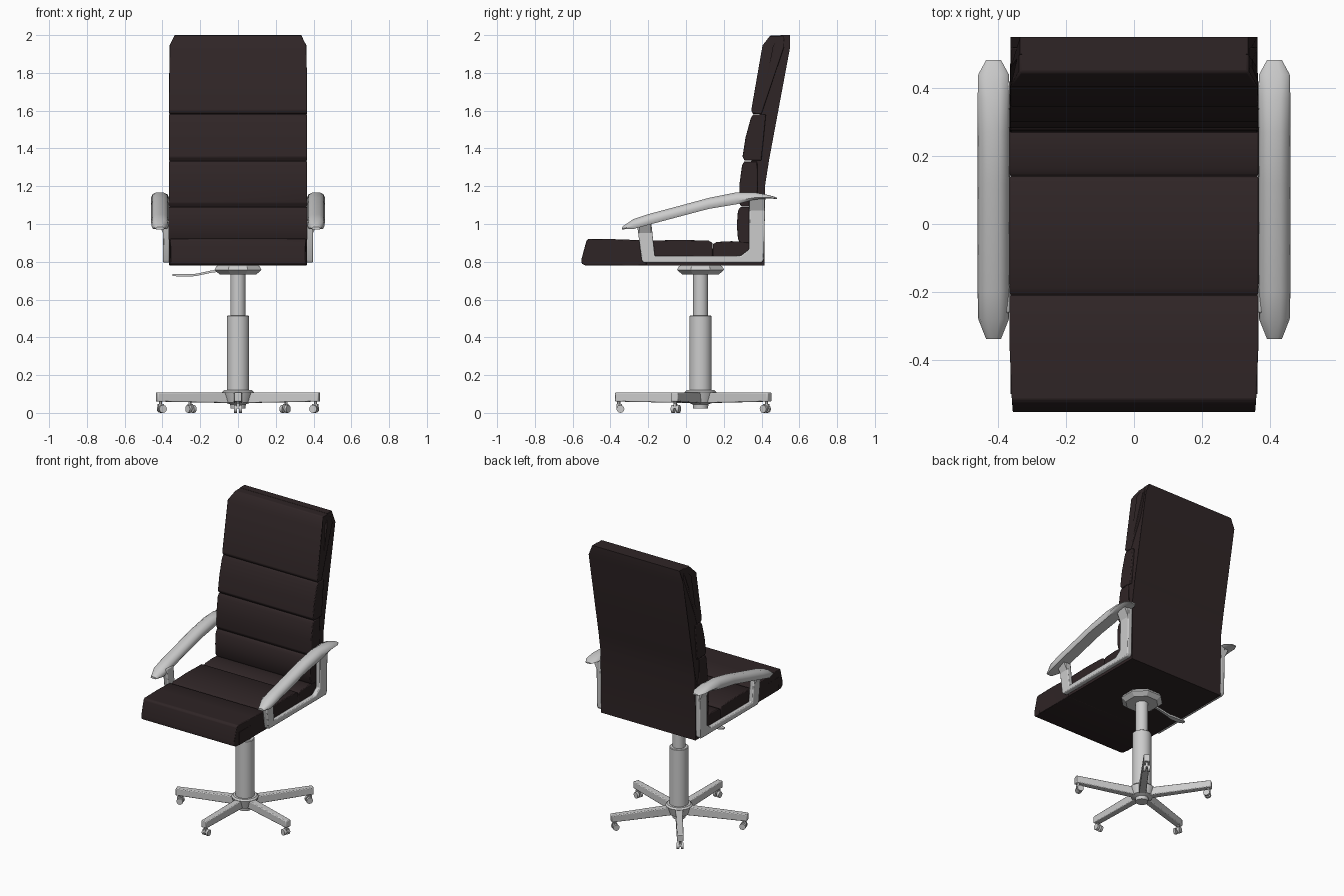
import bpy, bmesh, math
from mathutils import Matrix, Vector

if "Cube" in bpy.data.objects:
    bpy.data.objects.remove(bpy.data.objects["Cube"])

leather = bpy.data.materials.new("dark_leather")
leather.diffuse_color = (0.028, 0.018, 0.019, 1)
leather.use_nodes = True
leather.node_tree.nodes["Principled BSDF"].inputs["Base Color"].default_value = leather.diffuse_color
CY = 0.077  # y of the central column


def finish(name, bm, mat=None, bevel=0, segs=2, angle=35):
    bmesh.ops.recalc_face_normals(bm, faces=bm.faces)
    me = bpy.data.meshes.new(name)
    bm.to_mesh(me)
    bm.free()
    ob = bpy.data.objects.new(name, me)
    bpy.context.collection.objects.link(ob)
    if mat:
        me.materials.append(mat)
    bpy.ops.object.select_all(action='DESELECT')
    ob.select_set(True)
    bpy.context.view_layer.objects.active = ob
    bpy.ops.object.shade_smooth_by_angle(angle=math.radians(angle))
    if bevel:
        m = ob.modifiers.new("bevel", 'BEVEL')
        m.width, m.segments, m.limit_method = bevel, segs, 'ANGLE'
        m.angle_limit = math.radians(30)
    return ob


def loft(bm, rings):
    """Skin closed rings of equal length and cap both ends."""
    vs = [[bm.verts.new(p) for p in r] for r in rings]
    n = len(vs[0])
    for a, b in zip(vs, vs[1:]):
        for i in range(n):
            bm.faces.new((a[i], a[(i + 1) % n], b[(i + 1) % n], b[i]))
    bm.faces.new(vs[0])
    bm.faces.new(vs[-1])


def slab(name, profile, hw, mat=None, bevel=0):
    """Side profile (y, z[, half width]) stretched across x."""
    bm = bmesh.new()
    loft(bm, [[(s * (p[2] if len(p) > 2 else hw), p[0], p[1]) for p in profile] for s in (-1, 1)])
    return finish(name, bm, mat, bevel)


def lathe(name, profile, n, angle=35):
    """Turned part (radius, z) about the column axis."""
    bm = bmesh.new()
    loft(bm, [[(r * math.cos(2 * math.pi * (i + .5) / n), CY + r * math.sin(2 * math.pi * (i + .5) / n), z)
               for i in range(n)] for r, z in profile])
    return finish(name, bm, angle=angle)


# L-shaped upholstered shell
slab("seat_shell", [(-.50, .782), (.415, .78), (.418, 1.2), (.44, 1.34), (.55, 1.93), (.55, 2, .335),
                    (.50, 2, .335), (.46, 1.94), (.39, 1.58), (.345, 1.33), (.33, .87), (-.50, .87)],
     .363, leather)

# Headrest pad with a narrowed top
slab("headrest_pad", [(.40, 1.582), (.355, 1.582), (.345, 1.60), (.405, 1.945), (.447, 1.999, .335),
                      (.52, 1.999, .335), (.52, 1.94)], .366, leather, .006)

# Back pads: lower and upper front points
for k, (y0, z0, y1, z1) in enumerate([(.275, .90, .275, 1.09), (.281, 1.092, .297, 1.332),
                                      (.299, 1.335, .343, 1.58)]):
    ym, zm = (y0 + y1) / 2 - .006, (z0 + z1) / 2
    slab(f"back_pad_{k + 1}", [(y0 + .10, z0), (y0 + .012, z0), (y0, z0 + .02), (ym, zm), (y1, z1 - .02),
                               (y1 + .012, z1), (y1 + .08, z1)], .366, leather, .005)

# Seat pads
for k, (y0, y1, z) in enumerate([(-.208, .14, .912), (.142, .34, .905)]):
    slab(f"seat_pad_{k + 1}", [(y0, .80), (y0, z - .012), (y0 + .02, z), ((y0 + y1) / 2, z + .004),
                               (y1 - .02, z), (y1, z - .012), (y1, .80)], .366, leather, .005)
slab("seat_front_pad", [(-.53, .78, .360), (-.552, .79, .355), (-.553, .815, .358), (-.527, .912, .358),
                        (-.515, .922, .36), (-.36, .919), (-.23, .914), (-.21, .902), (-.21, .781)],
     .366, leather, .004)

# Armrests: tapered curved pad on a U-shaped frame
stations = [(-.338, .985, .972, .022), (-.28, 1.025, .973, .045), (-.20, 1.052, .995, .047),
            (-.05, 1.092, 1.035, .047), (.12, 1.138, 1.08, .047), (.27, 1.168, 1.105, .047),
            (.37, 1.166, 1.13, .047), (.44, 1.153, 1.136, .045), (.482, 1.14, 1.132, .022)]
section = [(-1, .3), (-.85, .75), (-.4, 1), (.4, 1), (.85, .75), (1, .3), (.8, 0), (-.8, 0)]
frame = [(-.262, 1.02), (-.235, .81), (-.225, .795), (.40, .795), (.412, .81), (.42, 1.145), (.335, 1.14),
         (.333, .865), (.29, .832), (-.165, .83), (-.185, 1.02)]
for s, side in ((1, "right"), (-1, "left")):
    bm = bmesh.new()
    loft(bm, [[(s * (.413 + u * w), y, zb + v * (zt - zb)) for u, v in section] for y, zt, zb, w in stations])
    finish(f"{side}_arm_pad", bm, angle=50)
    bm = bmesh.new()
    loft(bm, [[(s * x, y, z) for y, z in frame] for x in (.364, .397)])
    finish(f"{side}_arm_frame", bm, bevel=.006)
    # Posts lean outwards under the pad
    for k, (y0, y1, zl, zh) in enumerate([(-.25, -.185, .95, 1.015), (.337, .415, 1.07, 1.145)]):
        bm = bmesh.new()
        loft(bm, [[(s * a, y0, z), (s * b, y0, z), (s * b, y1, z), (s * a, y1, z)]
                  for a, b, z in ((.37, .396, zl), (.375, .43, zh))])
        finish(f"{side}_arm_bracket_{k + 1}", bm)

# Gas-lift column and hubs
lathe("seat_mount", [(.10, .79), (.125, .775), (.135, .757), (.105, .733)], 8, 20)
lathe("upper_column", [(.04, .50), (.04, .75)], 20)
lathe("lower_column", [(.06, .10), (.06, .512), (.056, .515)], 20)
lathe("base_hub", [(.04, .022), (.042, .045), (.068, .055), (.085, .11), (.075, .12)], 20)

# Height lever
bm = bmesh.new()
loft(bm, [[(x, CY - w, z - t), (x, CY + w, z - t), (x, CY + w, z + t), (x, CY - w, z + t)]
          for x, z, w, t in ((-.08, .755, .008, .006), (-.14, .748, .008, .006), (-.22, .731, .010, .006),
                             (-.25, .728, .017, .006), (-.32, .728, .017, .006), (-.347, .73, .010, .004))])
finish("height_lever", bm)

# Five spokes with casters, one pointing forwards
for k in range(5):
    place = Matrix.Translation((0, CY, 0)) @ Matrix.Rotation(-math.pi / 2 + k * 2 * math.pi / 5, 4, 'Z')
    bm = bmesh.new()
    loft(bm, [[(r, -w, zb), (r, w, zb), (r, w, .108), (r, -w, .108)]
              for r, w, zb in ((.04, .024, .052), (.452, .02, .06))])
    bm.transform(place)
    finish(f"spoke_{k + 1}", bm, bevel=.005)
    bm = bmesh.new()
    bmesh.ops.create_cone(bm, cap_ends=True, segments=8, radius1=.009, radius2=.009, depth=.04,
                          matrix=Matrix.Translation((.432, 0, .05)))
    for y in (-.014, .014):
        bmesh.ops.create_cone(bm, cap_ends=True, segments=12, radius1=.021, radius2=.021, depth=.016,
                              matrix=Matrix.Translation((.424, y, .021)) @ Matrix.Rotation(math.pi / 2, 4, 'X'))
    hood = bmesh.ops.create_cube(bm, size=1, matrix=Matrix.Translation((.43, 0, .035))
                                 @ Matrix.Diagonal((.03, .014, .024, 1)))
    bm.transform(place)
    finish(f"caster_{k + 1}", bm)
